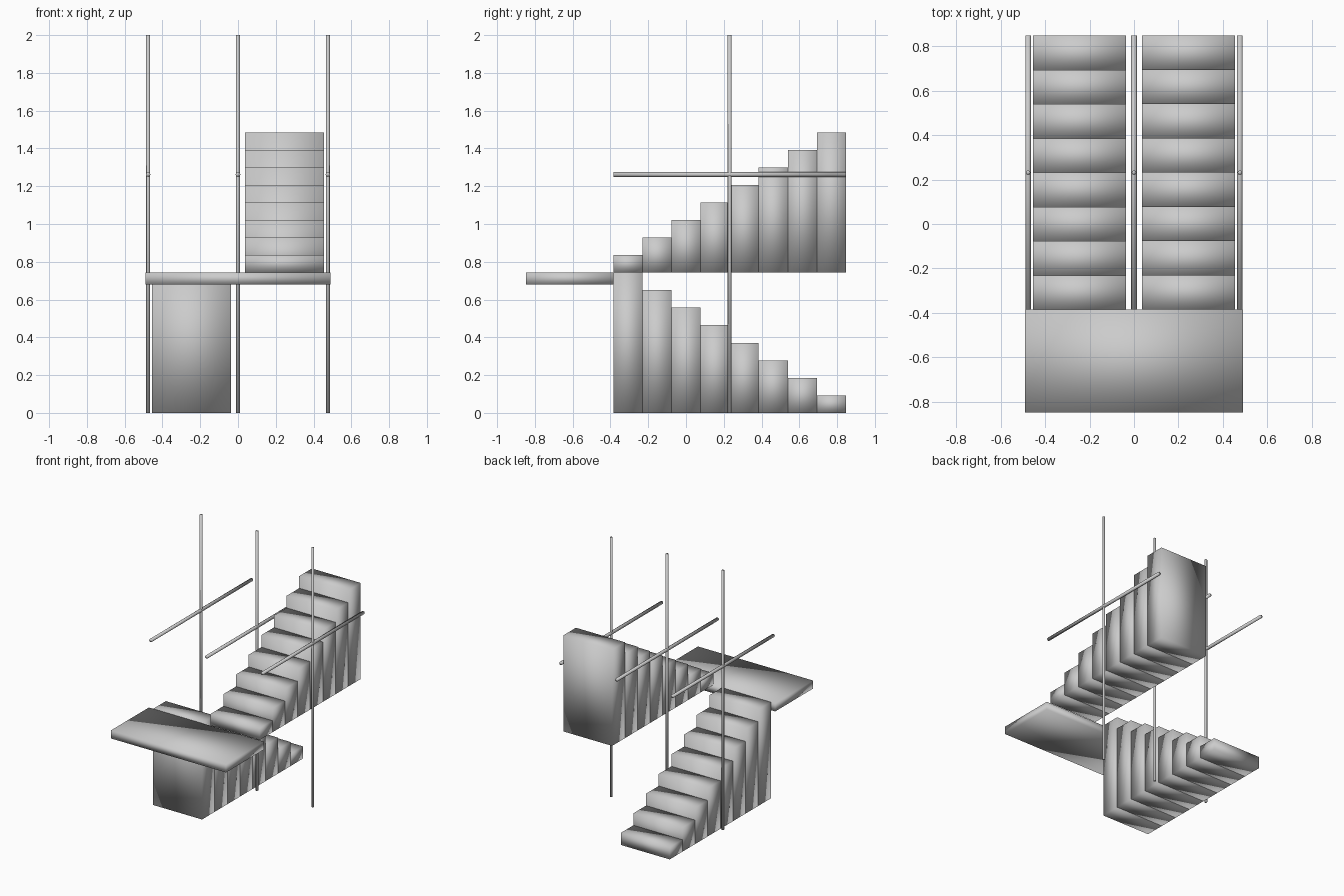
import bpy
from math import pi

if "Cube" in bpy.data.objects:
    bpy.data.objects.remove(bpy.data.objects["Cube"])

STEPS = 8
Y_FRONT, Y_BACK = -0.385, 0.847      # extent of both flights
TREAD = (Y_BACK - Y_FRONT) / STEPS
RISE = 0.0928
LANDING_TOP = 0.742
Y_MID = (Y_FRONT + Y_BACK) / 2


def smooth(obj):
    for p in obj.data.polygons:
        p.use_smooth = True


def box(name, x, y, z):
    """Box from (min, max) pairs."""
    bpy.ops.mesh.primitive_cube_add(size=1, location=[sum(r) / 2 for r in (x, y, z)])
    obj = bpy.context.object
    obj.name = name
    obj.scale = [r[1] - r[0] for r in (x, y, z)]
    bpy.ops.object.transform_apply(location=False, rotation=False, scale=True)
    smooth(obj)


def rod(name, location, length, radius, rotation=(0, 0, 0)):
    bpy.ops.mesh.primitive_cylinder_add(vertices=8, radius=radius, depth=length,
                                        location=location, rotation=rotation)
    obj = bpy.context.object
    obj.name = name
    smooth(obj)


# Two flights of solid steps: lower climbs to the front, upper to the back
for i in range(STEPS):
    top = RISE * (i + 1)
    y = Y_BACK - TREAD * i
    box(f"lower_step_{i + 1}", (-0.454, -0.037), (y - TREAD, y), (0, top))
    y = Y_FRONT + TREAD * i
    box(f"upper_step_{i + 1}", (0.037, 0.454), (y, y + TREAD),
        (LANDING_TOP + 0.002, LANDING_TOP + top))

# Landing joining the flights
box("landing", (-0.491, 0.491), (-0.847, Y_FRONT), (0.68, LANDING_TOP))

# Posts with handrails at left, centre and right
for side, x in (("left", -0.476), ("centre", 0), ("right", 0.476)):
    rod(f"{side}_post", (x, Y_MID, 1.0), 2.0, 0.0105)
    rod(f"{side}_handrail", (x, Y_MID, 1.262), Y_BACK - Y_FRONT, 0.0125, (pi / 2, 0, 0))
